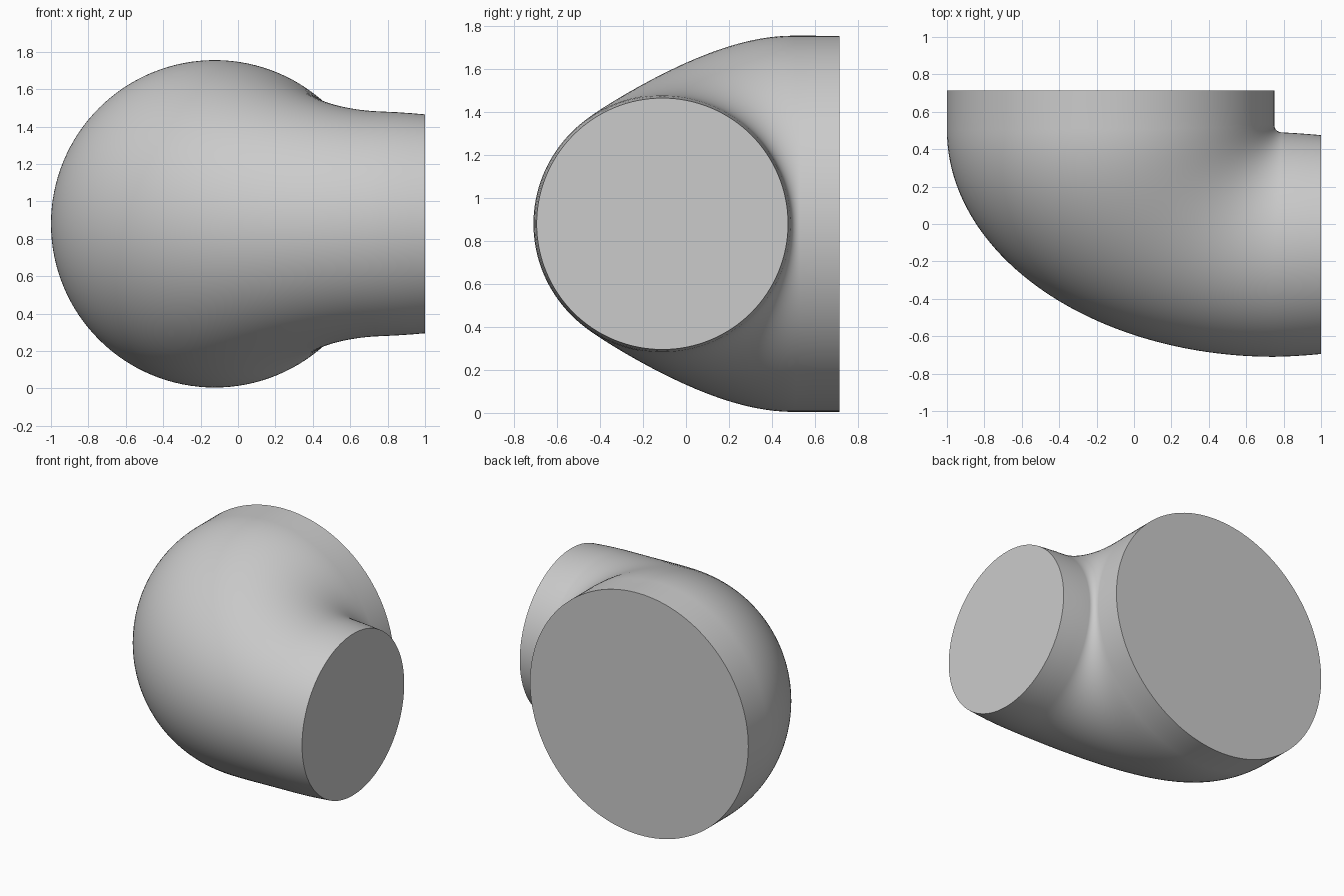
import bpy, bmesh, math
from mathutils import Vector

old = bpy.data.objects.get("Cube")
if old:
    bpy.data.objects.remove(old, do_unlink=True)

SIDES, BEND_STEPS, AXIS_Z = 128, 64, 0.88

grey = bpy.data.materials.new("plain_grey")
grey.use_nodes = True
colour = (0.6, 0.6, 0.6, 1)
grey.diffuse_color = colour
grey.node_tree.nodes["Principled BSDF"].inputs["Base Color"].default_value = colour


def section_ring(bm, inner, outer):
    """Upright circle whose diameter runs from the inner to the outer point."""
    a, b = Vector((*inner, AXIS_Z)), Vector((*outer, AXIS_Z))
    centre, arm = (a + b) / 2, (b - a) / 2
    up = Vector((0, 0, arm.length))
    angles = [math.tau * i / SIDES for i in range(SIDES)]
    return [bm.verts.new(centre + arm * math.cos(t) + up * math.sin(t)) for t in angles]


# Large straight collar at the back
stations = [((0.75, 0.715), (-1, 0.715)), ((0.75, 0.62), (-1, 0.61))]

# Bend: tight fillet inside, quarter ellipse outside
for i in range(BEND_STEPS + 1):
    t = math.pi / 2 * i / BEND_STEPS
    c, s = math.cos(t), math.sin(t)
    stations.append(((0.79 - 0.04 * c, 0.53 - 0.04 * s),
                     (0.75 - 1.75 * c, 0.5 - 1.21 * s)))

# Slightly tapering neck on the left
stations += [((0.86, 0.486), (0.84, -0.707)),
             ((0.93, 0.481), (0.92, -0.702)),
             ((1, 0.475), (1, -0.695))]

# Skin the sections and close both ends
bm = bmesh.new()
rings = [section_ring(bm, *st) for st in stations]
for r, q in zip(rings, rings[1:]):
    for i in range(SIDES):
        j = (i + 1) % SIDES
        bm.faces.new((r[i], r[j], q[j], q[i]))
bm.faces.new(rings[0])
bm.faces.new(rings[-1])
bmesh.ops.recalc_face_normals(bm, faces=bm.faces)
mesh = bpy.data.meshes.new("reducing_elbow")
bm.to_mesh(mesh)
bm.free()
mesh.materials.append(grey)

elbow = bpy.data.objects.new("reducing_elbow", mesh)
bpy.context.collection.objects.link(elbow)
bpy.context.view_layer.objects.active = elbow
elbow.select_set(True)
bpy.ops.object.shade_smooth_by_angle(angle=math.radians(40))
